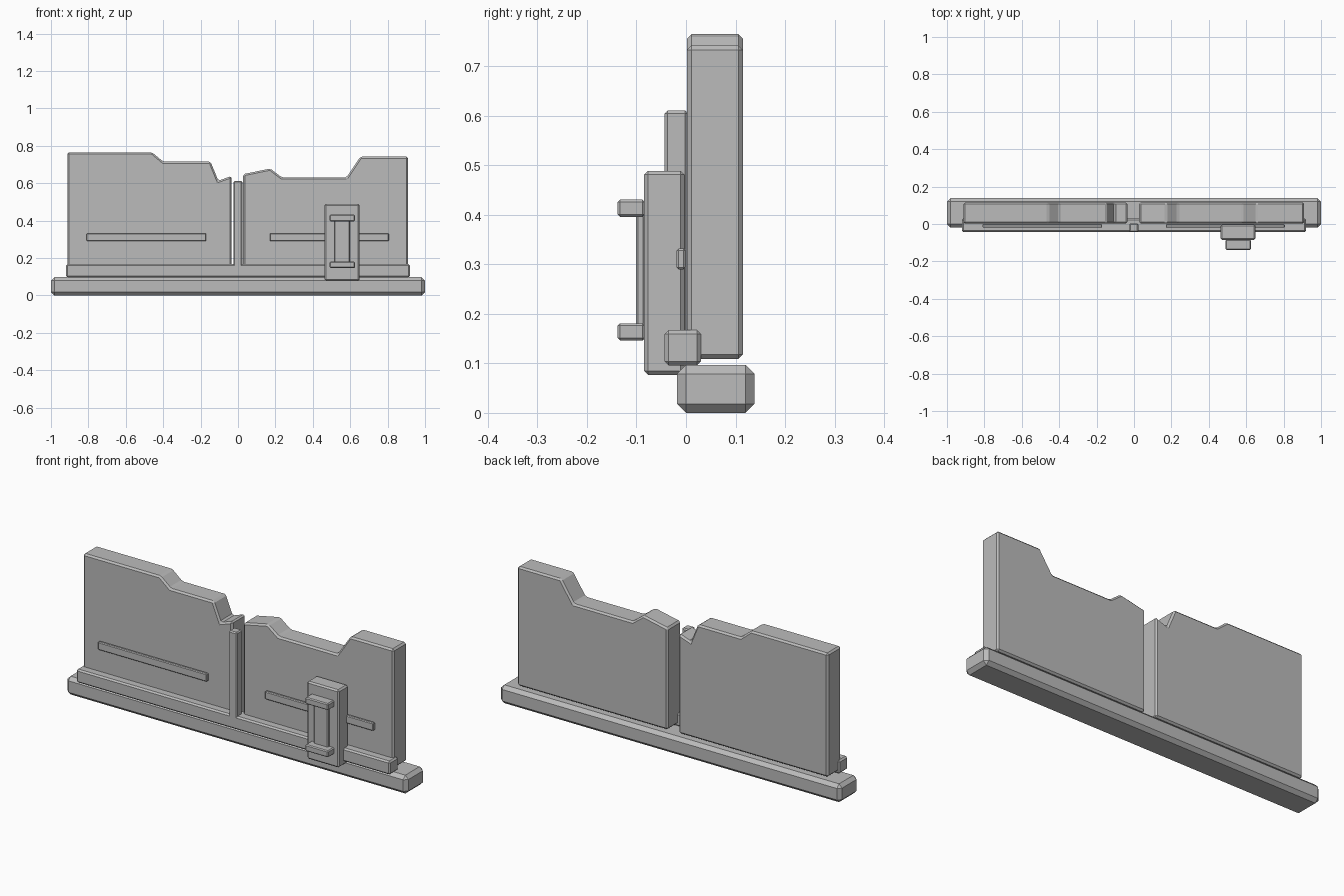
import bpy, bmesh

if "Cube" in bpy.data.objects:
    bpy.data.objects.remove(bpy.data.objects["Cube"])

stone = bpy.data.materials.new("grey_stone")
stone.diffuse_color = (0.5, 0.5, 0.5, 1)
stone.use_nodes = True
stone.node_tree.nodes["Principled BSDF"].inputs["Base Color"].default_value = stone.diffuse_color


def prism(name, profile, y0, y1, bevel):
    """Extrude an x-z outline from y0 to y1 and chamfer its edges."""
    bm = bmesh.new()
    face = bm.faces.new([bm.verts.new((x, y0, z)) for x, z in profile])
    ext = bmesh.ops.extrude_face_region(bm, geom=[face])
    for v in ext["geom"]:
        if isinstance(v, bmesh.types.BMVert):
            v.co.y = y1
    bmesh.ops.recalc_face_normals(bm, faces=bm.faces)
    mesh = bpy.data.meshes.new(name)
    bm.to_mesh(mesh)
    bm.free()
    mesh.materials.append(stone)
    ob = bpy.data.objects.new(name, mesh)
    bpy.context.collection.objects.link(ob)
    mod = ob.modifiers.new("chamfer", 'BEVEL')
    mod.width = bevel
    mod.segments = 1
    mod.limit_method = 'ANGLE'
    mod.angle_limit = 0.2
    return ob


def box(name, x0, x1, y0, y1, z0, z1, bevel):
    return prism(name, [(x0, z0), (x1, z0), (x1, z1), (x0, z1)], y0, y1, bevel)


# Foundation and front kerb
box("base", -1, 1, -0.018, 0.138, 0, 0.097, 0.018)
box("front_kerb", -0.92, 0.92, -0.043, 0.03, 0.096, 0.167, 0.008)

# Two broken wall panels with jagged tops
left_top = [(-0.035, 0.638), (-0.105, 0.613), (-0.147, 0.715),
            (-0.40, 0.715), (-0.46, 0.765), (-0.912, 0.765)]
right_top = [(0.91, 0.742), (0.655, 0.742), (0.58, 0.63),
             (0.235, 0.63), (0.172, 0.678), (0.028, 0.648)]
prism("left_wall", [(-0.912, 0.109), (-0.035, 0.109)] + left_top, 0.002, 0.115, 0.009)
prism("right_wall", [(0.028, 0.109), (0.91, 0.109)] + right_top, 0.002, 0.115, 0.009)

# Post covering the seam between the panels
box("seam_post", -0.025, 0.023, -0.043, 0.004, 0.1, 0.611, 0.006)

# Horizontal trim strips
for side, x0, x1 in (("left", -0.81, -0.17), ("right", 0.17, 0.806)):
    box(side + "_trim_strip", x0, x1, -0.019, -0.001, 0.29, 0.332, 0.004)

# Mounted panel with two brackets and a vertical bar
box("mounted_panel", 0.463, 0.65, -0.085, -0.003, 0.077, 0.489, 0.008)
box("vertical_bar", 0.515, 0.598, -0.101, -0.083, 0.155, 0.42, 0.004)
for label, z in (("lower", 0.146), ("upper", 0.396)):
    box(label + "_bracket", 0.49, 0.625, -0.138, -0.083, z, z + 0.035, 0.005)
